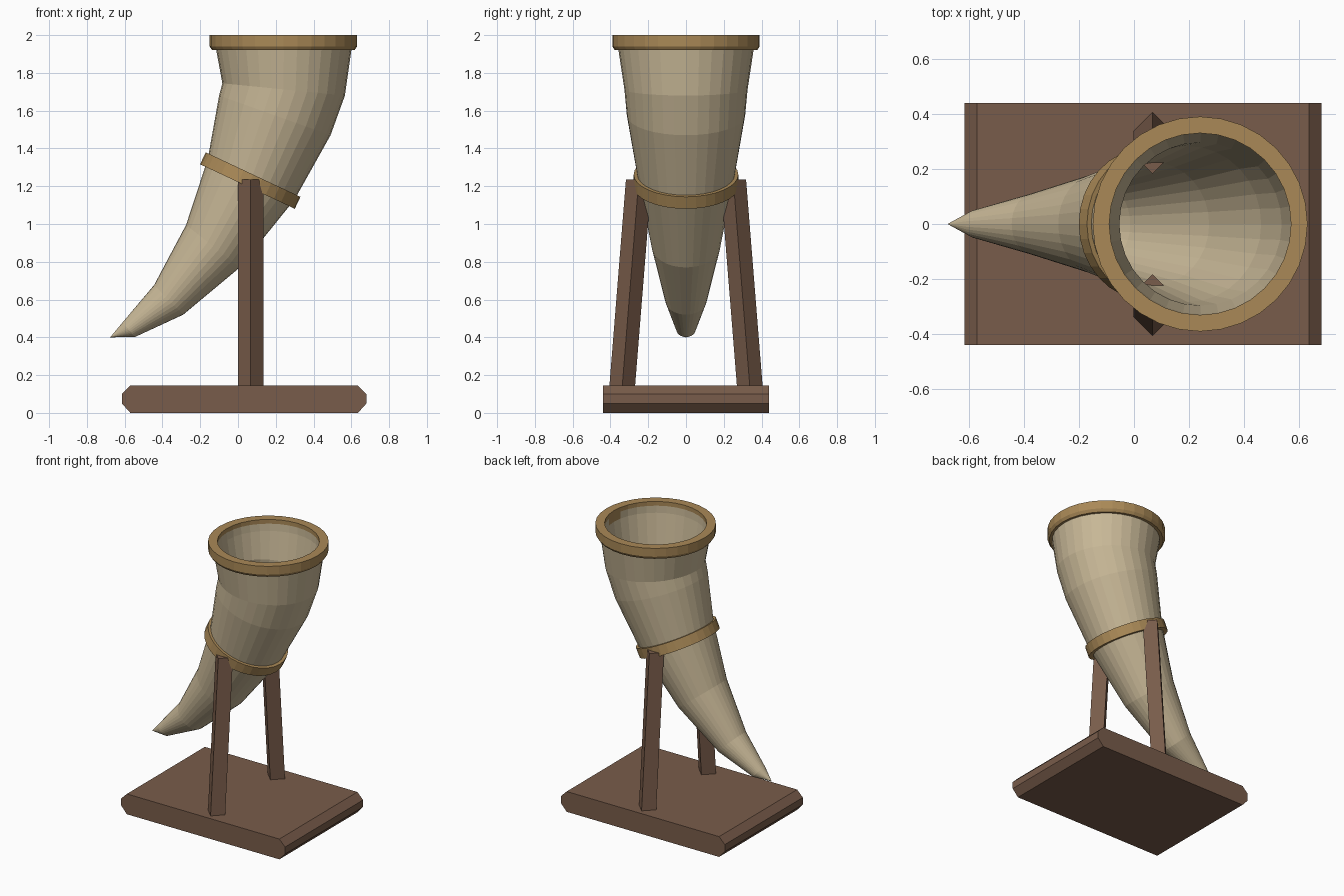
import bpy, bmesh, math
from mathutils import Vector

if "Cube" in bpy.data.objects:
    bpy.data.objects.remove(bpy.data.objects["Cube"])

SIDES = 32


def material(name, rgb):
    m = bpy.data.materials.new(name)
    m.diffuse_color = (*rgb, 1)
    m.use_nodes = True
    m.node_tree.nodes["Principled BSDF"].inputs["Base Color"].default_value = m.diffuse_color
    return m


HORN = material("pale horn", (0.58, 0.48, 0.31))
BRASS = material("dull brass", (0.40, 0.25, 0.095))
WOOD = material("dark wood", (0.19, 0.107, 0.069))


def finish(bm, name, mat):
    bmesh.ops.recalc_face_normals(bm, faces=bm.faces)
    me = bpy.data.meshes.new(name)
    bm.to_mesh(me)
    bm.free()
    me.materials.append(mat)
    ob = bpy.data.objects.new(name, me)
    bpy.context.collection.objects.link(ob)
    return ob


def ring(bm, centre, u, r):
    """Circle spanned by the unit direction u (in xz) and the y axis."""
    return [bm.verts.new(centre + u * r * math.cos(a) + Vector((0, r * math.sin(a), 0)))
            for a in (2 * math.pi * i / SIDES for i in range(SIDES))]


def bridge(bm, a, b):
    for i in range(SIDES):
        j = (i + 1) % SIDES
        bm.faces.new((a[i], a[j], b[j], b[i]))


def fan(bm, a, tip):
    t = bm.verts.new(tip)
    for i in range(SIDES):
        bm.faces.new((a[i], a[(i + 1) % SIDES], t))


# Horn: cross-sections as left x, left z, right x, right z
sections = [(-0.12, 1.97, 0.60, 1.97), (-0.115, 1.92, 0.60, 1.92),
            (-0.083, 1.745, 0.566, 1.68), (-0.10, 1.68, 0.49, 1.47),
            (-0.16, 1.345, 0.30, 1.13), (-0.275, 0.995, 0.01, 0.77),
            (-0.444, 0.677, -0.29, 0.52), (-0.612, 0.478, -0.545, 0.402)]
bm = bmesh.new()
outer, inner = [], []
for lx, lz, rx, rz in sections:
    left, right = Vector((lx, 0, lz)), Vector((rx, 0, rz))
    c, d = (left + right) / 2, right - left
    r = d.length / 2
    outer.append(ring(bm, c, d.normalized(), r))
    if r > 0.06:
        inner.append(ring(bm, c, d.normalized(), r - 0.03))
for rings in (outer, inner):
    for a, b in zip(rings, rings[1:]):
        bridge(bm, a, b)
bridge(bm, outer[0], inner[0])
fan(bm, outer[-1], (-0.677, 0, 0.40))
fan(bm, inner[-1], (-0.53, 0, 0.47))
finish(bm, "horn", HORN)


def band(name, centre, u, profile):
    """Closed ring swept from (radius, height along axis) points."""
    bm = bmesh.new()
    u = Vector(u).normalized()
    axis = u.cross(Vector((0, 1, 0)))
    rings = [ring(bm, Vector(centre) + axis * h, u, r) for r, h in profile]
    for i, a in enumerate(rings):
        bridge(bm, a, rings[(i + 1) % len(rings)])
    finish(bm, name, BRASS)


# Mouth rim with a bevelled lower edge, and the tilted collar
band("mouth_rim", (0.24, 0, 1.96), (1, 0, 0),
     [(0.33, -0.04), (0.377, -0.04), (0.39, -0.02), (0.39, 0.04), (0.33, 0.04)])
band("collar", (0.065, 0, 1.23), (0.50, 0, -0.235),
     [(0.235, -0.035), (0.277, -0.035), (0.277, 0.035), (0.235, 0.035)])

# Base plank: chamfered end profile extruded across y
profile = [(-0.57, 0), (0.635, 0), (0.68, 0.05), (0.68, 0.10),
           (0.635, 0.145), (-0.57, 0.145), (-0.615, 0.10), (-0.615, 0.05)]
bm = bmesh.new()
face = bm.faces.new([bm.verts.new((x, -0.44, z)) for x, z in profile])
ext = bmesh.ops.extrude_face_region(bm, geom=[face])
bmesh.ops.translate(bm, vec=(0, 0.88, 0),
                    verts=[g for g in ext["geom"] if isinstance(g, bmesh.types.BMVert)])
finish(bm, "base", WOOD)

# Leaning square posts, set corner-on
for side, label in ((-1, "front"), (1, "back")):
    bm = bmesh.new()
    h = 0.068
    loops = [[bm.verts.new((0.067 + dx, side * y + dy, z))
              for dx, dy in ((h, 0), (0, h), (-h, 0), (0, -h))]
             for y, z in ((0.341, 0.10), (0.25, 1.235))]
    bm.faces.new(loops[0])
    bm.faces.new(loops[1])
    for i in range(4):
        j = (i + 1) % 4
        bm.faces.new((loops[0][i], loops[0][j], loops[1][j], loops[1][i]))
    finish(bm, label + "_post", WOOD)
